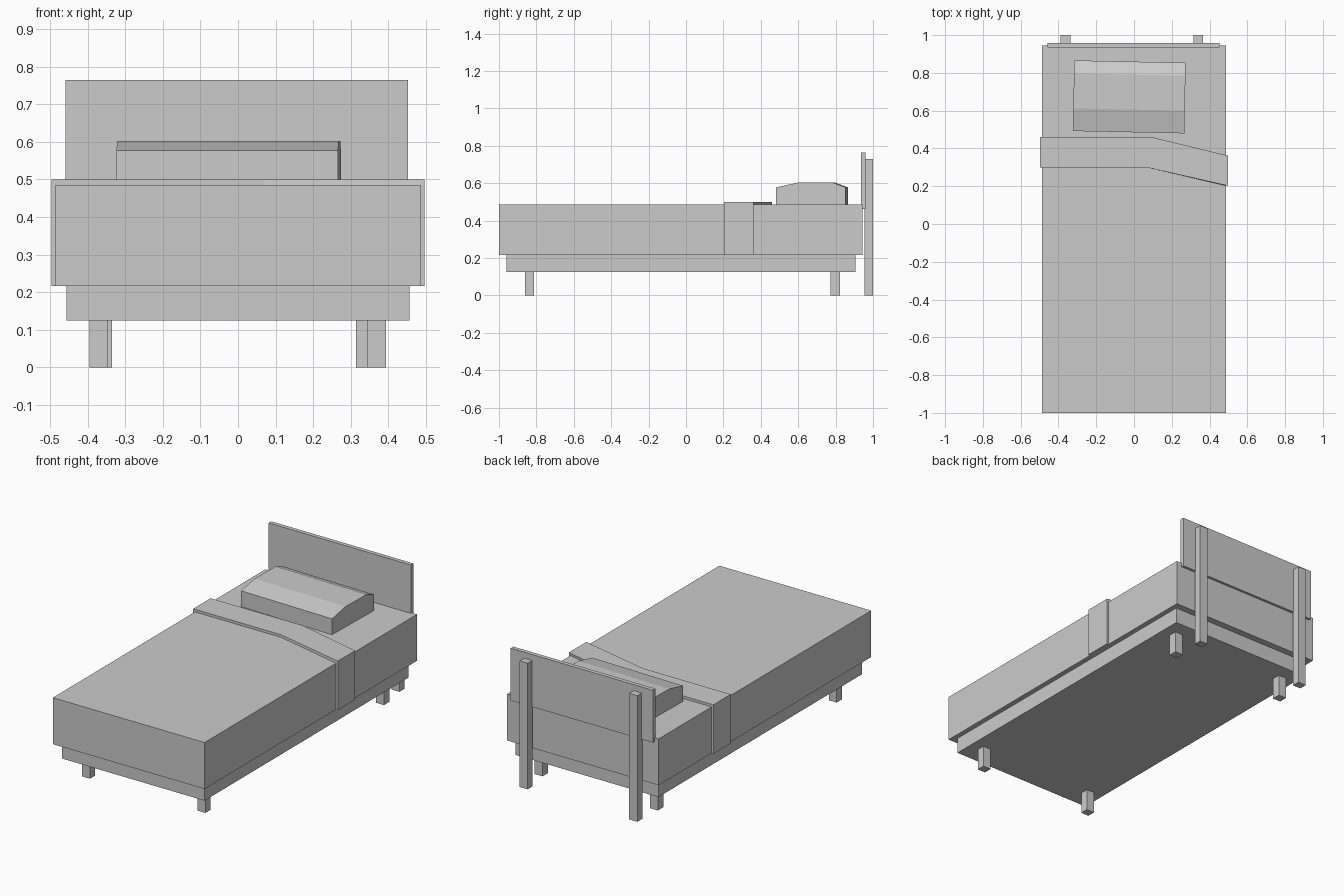
import bpy, bmesh, math
from mathutils import Matrix

if "Cube" in bpy.data.objects:
    bpy.data.objects.remove(bpy.data.objects["Cube"])


def finish(name, bm):
    bmesh.ops.recalc_face_normals(bm, faces=bm.faces)
    me = bpy.data.meshes.new(name)
    bm.to_mesh(me)
    bm.free()
    ob = bpy.data.objects.new(name, me)
    bpy.context.collection.objects.link(ob)
    return ob


def box(name, x, y, z):
    bm = bmesh.new()
    size = [b - a for a, b in (x, y, z)]
    mid = [(a + b) / 2 for a, b in (x, y, z)]
    bmesh.ops.create_cube(bm, size=1, matrix=Matrix.Translation(mid) @ Matrix.Diagonal((*size, 1)))
    return finish(name, bm)


# Base, mattress and headboard
box("base", (-0.457, 0.457), (-0.959, 0.905), (0.125, 0.216))
box("mattress", (-0.486, 0.486), (-1.0, 0.944), (0.216, 0.485))
box("headboard", (-0.459, 0.452), (0.935, 0.959), (0.462, 0.765))

# Legs and headboard posts
for side, leg, post in (("left", (-0.396, -0.346), (-0.388, -0.336)),
                        ("right", (0.343, 0.394), (0.314, 0.366))):
    box("front_leg_" + side, leg, (-0.861, -0.813), (0, 0.125))
    box("back_leg_" + side, leg, (0.773, 0.823), (0, 0.125))
    box("headboard_post_" + side, post, (0.954, 1.0), (0, 0.73))

# Folded sheet: bent strap over the mattress, (x, z, front y, back bend x)
outer = [(-0.497, 0.216), (-0.497, 0.5), (0.08, 0.5), (0.497, 0.5), (0.497, 0.216)]
inner = [(-0.485, 0.216), (-0.485, 0.484), (0.08, 0.484), (0.485, 0.484), (0.485, 0.216)]
bm = bmesh.new()
rings = []
for i, ((xo, zo), (xi, zi)) in enumerate(zip(outer, inner)):
    yf, yb = (0.203, 0.362) if i > 2 else (0.30, 0.46)
    df, db = (-0.014, 0.014) if i == 2 else (0, 0)
    rings.append([bm.verts.new(p) for p in (
        (xo + df, yf, zo), (xo + db, yb, zo), (xi + db, yb, zi), (xi + df, yf, zi))])
for a, b in zip(rings, rings[1:]):
    for k in range(4):
        n = (k + 1) % 4
        bm.faces.new((a[k], a[n], b[n], b[k]))
bm.faces.new(rings[0])
bm.faces.new(rings[-1])
finish("folded_sheet", bm)

# Pillow: chamfered profile extruded across, slightly turned
profile = [(-0.187, 0.484), (-0.187, 0.577), (-0.067, 0.603), (0.118, 0.603), (0.187, 0.577), (0.187, 0.484)]
bm = bmesh.new()
face = bm.faces.new([bm.verts.new((-0.295, y, z)) for y, z in profile])
ext = bmesh.ops.extrude_face_region(bm, geom=[face])
bmesh.ops.translate(bm, vec=(0.59, 0, 0), verts=[v for v in ext["geom"] if isinstance(v, bmesh.types.BMVert)])
pillow = finish("pillow", bm)
pillow.location = (-0.025, 0.673, 0)
pillow.rotation_euler.z = math.radians(-1.2)
